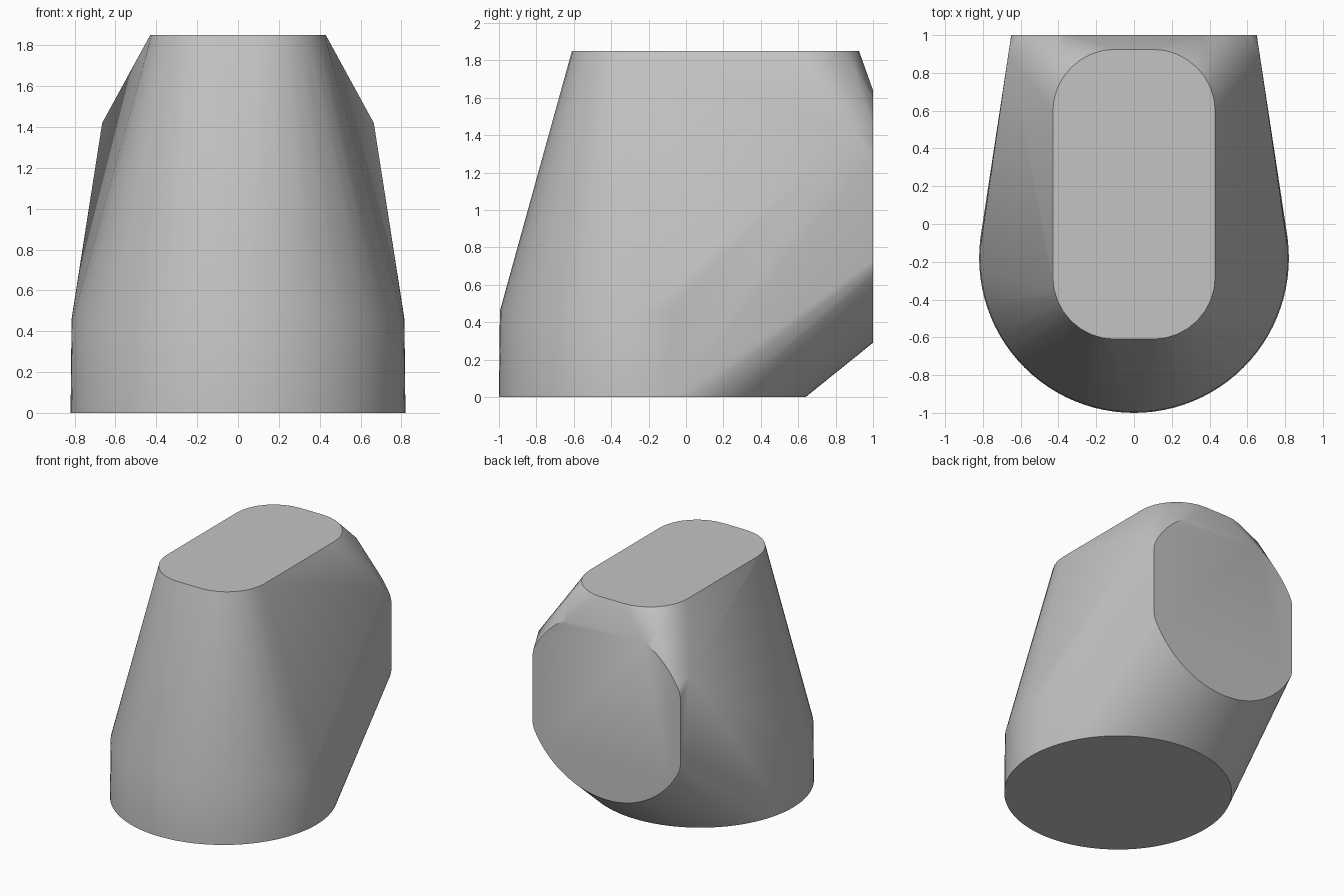
import bpy, bmesh
from math import cos, sin, pi, radians

cube = bpy.data.objects.get("Cube")
if cube:
    bpy.data.objects.remove(cube, do_unlink=True)

grey = bpy.data.materials.new("light_grey")
grey.use_nodes = True
colour = (0.55, 0.55, 0.55, 1)
grey.diffuse_color = colour
grey.node_tree.nodes["Principled BSDF"].inputs["Base Color"].default_value = colour


def ring(radius, n):
    return [(radius * cos(2 * pi * i / n), radius * sin(2 * pi * i / n)) for i in range(n)]


points = []

# Round base and the slightly narrower ring where the taper starts
for radius, z in ((0.82, 0), (0.815, 0.46)):
    points += [(x, y - 0.18, z) for x, y in ring(radius, 96)]

# Rounded rectangle on top
r, half_x, front, back = 0.33, 0.43, -0.61, 0.925
for sx in (-1, 1):
    for sy, cy in ((-1, front + r), (1, back - r)):
        for i in range(9):
            a = pi / 2 * i / 8
            points.append((sx * (half_x - r + r * cos(a)), cy + sy * r * sin(a), 1.85))

# Flat round opening face at the back, cut straight at the sides and top
for x, z in ring(0.715, 96):
    side = max(-0.65, min(0.65, x))
    points.append((side, 1, min(1.64, 1.005 + z)))

# Shoulder corners between the top and the back
for s in (-1, 1):
    points += [(s * 0.665, 0.9, 1.42), (s * 0.41, 0.9, 1.76)]

# Skin the profiles into one tapered solid
bm = bmesh.new()
for p in points:
    bm.verts.new(p)
bmesh.ops.remove_doubles(bm, verts=bm.verts, dist=0.0005)
hull = bmesh.ops.convex_hull(bm, input=bm.verts)
unused = {v for v in hull["geom_interior"] + hull["geom_unused"]
          if isinstance(v, bmesh.types.BMVert)}
bmesh.ops.delete(bm, geom=list(unused), context="VERTS")
bmesh.ops.dissolve_limit(bm, angle_limit=radians(0.3), verts=bm.verts, edges=bm.edges)
bmesh.ops.recalc_face_normals(bm, faces=bm.faces)
mesh = bpy.data.meshes.new("tapered_body")
bm.to_mesh(mesh)
bm.free()
mesh.materials.append(grey)

body = bpy.data.objects.new("tapered_body", mesh)
bpy.context.collection.objects.link(body)
bpy.ops.object.select_all(action="DESELECT")
body.select_set(True)
bpy.context.view_layer.objects.active = body
bpy.ops.object.shade_smooth_by_angle(angle=radians(30))
